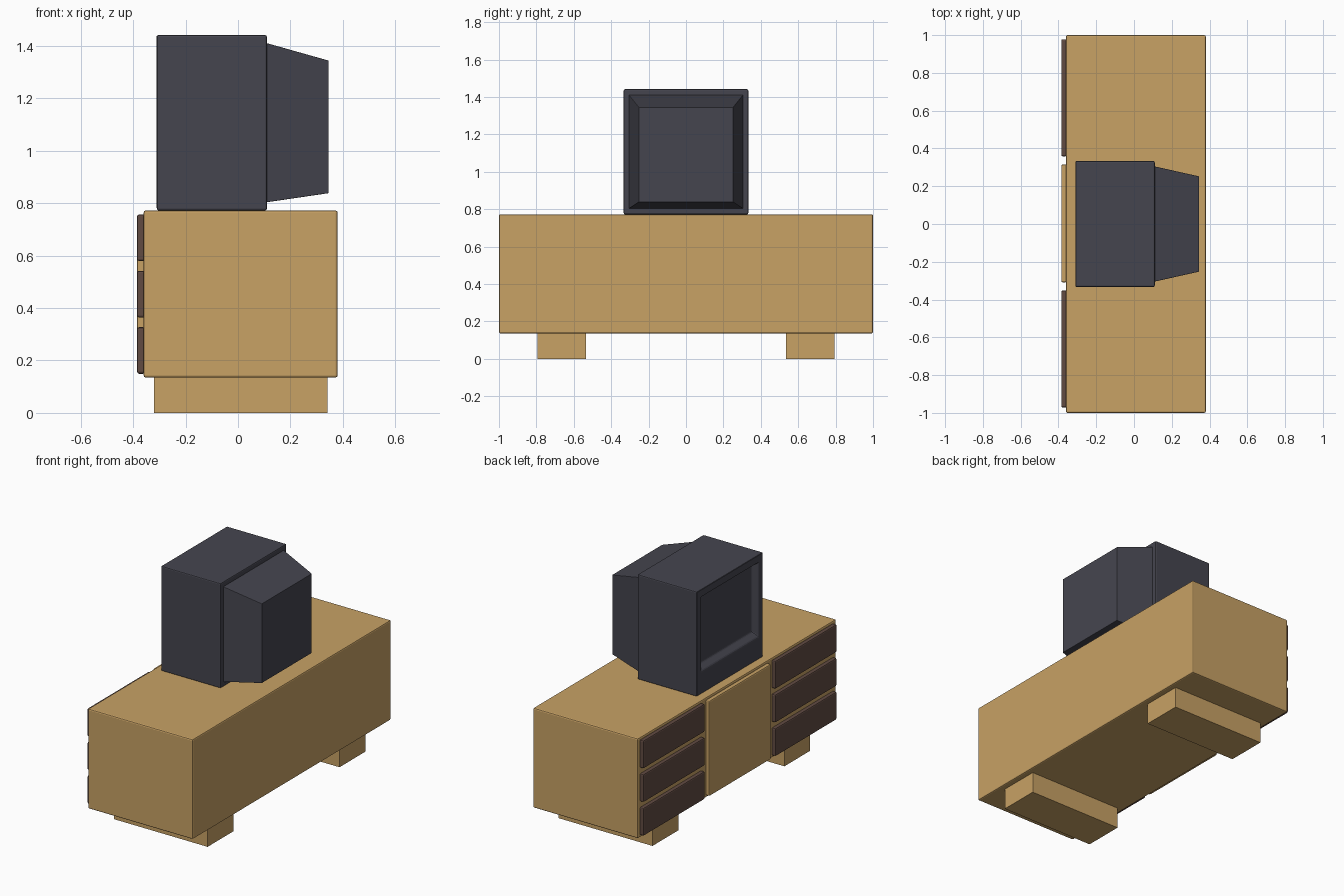
import bpy, bmesh

if "Cube" in bpy.data.objects:
    bpy.data.objects.remove(bpy.data.objects["Cube"])


def material(name, rgb):
    m = bpy.data.materials.new(name)
    m.diffuse_color = (*rgb, 1)
    m.use_nodes = True
    m.node_tree.nodes["Principled BSDF"].inputs["Base Color"].default_value = m.diffuse_color
    return m


WOOD = material("light_wood", (0.58, 0.36, 0.13))
DARK = material("dark_wood", (0.12, 0.07, 0.055))
PLASTIC = material("dark_plastic", (0.06, 0.06, 0.078))


def loft(name, sections, mat, bevel=0.0):
    """Join rectangles (x, y0, y1, z0, z1) along x, capped at both ends."""
    bm = bmesh.new()
    loops = [[bm.verts.new((x, y, z)) for y, z in
              ((y0, z0), (y1, z0), (y1, z1), (y0, z1))]
             for x, y0, y1, z0, z1 in sections]
    for a, b in zip(loops, loops[1:]):
        for i in range(4):
            j = (i + 1) % 4
            bm.faces.new((a[i], a[j], b[j], b[i]))
    bm.faces.new(loops[0])
    bm.faces.new(loops[-1])
    bmesh.ops.recalc_face_normals(bm, faces=bm.faces)
    me = bpy.data.meshes.new(name)
    bm.to_mesh(me)
    bm.free()
    me.materials.append(mat)
    ob = bpy.data.objects.new(name, me)
    bpy.context.collection.objects.link(ob)
    if bevel:
        mod = ob.modifiers.new("edge_bevel", "BEVEL")
        mod.width = bevel
        mod.segments = 2
    return ob


def box(name, x0, x1, y0, y1, z0, z1, mat, bevel=0.0):
    return loft(name, [(x0, y0, y1, z0, z1), (x1, y0, y1, z0, z1)], mat, bevel)


# Cabinet body and the two plinth feet
box("cabinet", -0.36, 0.38, -1, 1, 0.135, 0.772, WOOD, 0.008)
for side, y in (("left", 0.665), ("right", -0.665)):
    box(f"foot_{side}", -0.32, 0.342, y - 0.13, y + 0.13, 0, 0.137, WOOD)

# Three drawers on each side of a central door
for side, y in (("left", 0.668), ("right", -0.662)):
    for i, z in enumerate((0.238, 0.453, 0.668)):
        box(f"drawer_{side}_{i + 1}", -0.385, -0.355, y - 0.31, y + 0.31,
            z - 0.089, z + 0.089, DARK, 0.008)
box("door", -0.385, -0.355, -0.309, 0.315, 0.149, 0.757, WOOD, 0.008)

# Television casing with recessed screen
loft("television_casing", [
    (-0.272, -0.272, 0.272, 0.945, 1.375),
    (-0.31, -0.288, 0.288, 0.918, 1.392),
    (-0.31, -0.333, 0.333, 0.772, 1.441),
    (0.11, -0.333, 0.333, 0.772, 1.441),
], PLASTIC, 0.007)

# Tapered rear housing of the picture tube
loft("television_back", [
    (0.10, -0.307, 0.307, 0.802, 1.413),
    (0.345, -0.252, 0.252, 0.838, 1.344),
], PLASTIC, 0.002)
